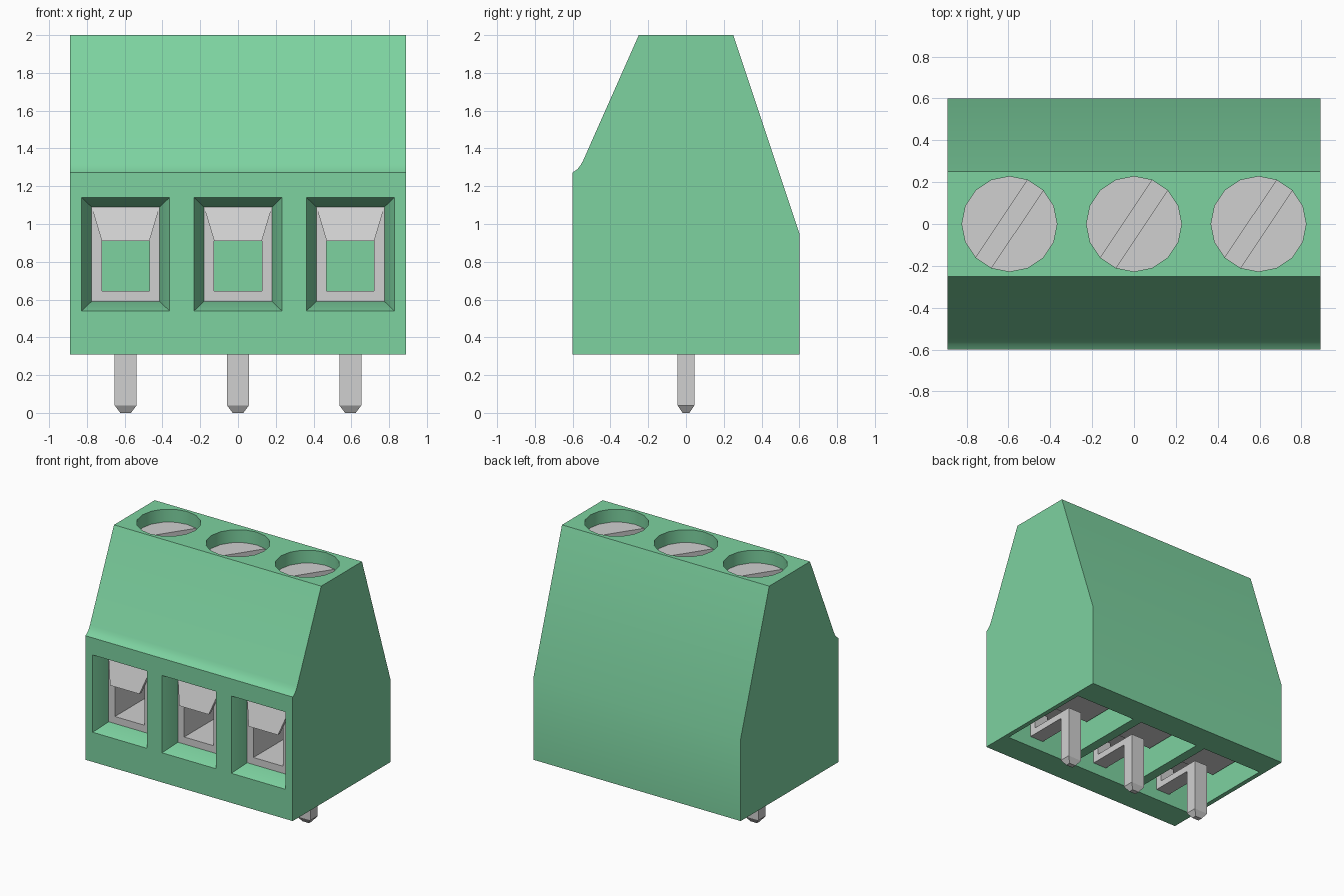
import bpy, bmesh, math

cube = bpy.data.objects.get("Cube")
if cube:
    bpy.data.objects.remove(cube, do_unlink=True)

PITCH = 0.595
CENTRES = (-PITCH, 0.0, PITCH)


def material(name, rgb, metallic=0.0):
    m = bpy.data.materials.new(name)
    m.use_nodes = True
    m.diffuse_color = (*rgb, 1)
    m.node_tree.nodes["Principled BSDF"].inputs["Base Color"].default_value = (*rgb, 1)
    return m


GREEN = material("green_plastic", (0.205, 0.645, 0.352))
GREY = material("grey_metal", (0.63, 0.63, 0.63))


def loft(bm, rings):
    """Join equal-sized rings of points into a closed solid."""
    vs = [[bm.verts.new(p) for p in r] for r in rings]
    n = len(vs[0])
    for a, b in zip(vs, vs[1:]):
        for i in range(n):
            j = (i + 1) % n
            bm.faces.new((a[i], a[j], b[j], b[i]))
    bm.faces.new(vs[0][::-1])
    bm.faces.new(vs[-1])


def rect_xy(cx, hx, y0, y1, z):
    return [(cx - hx, y0, z), (cx + hx, y0, z), (cx + hx, y1, z), (cx - hx, y1, z)]


def rect_xz(cx, hx, y, z0, z1):
    return [(cx - hx, y, z0), (cx + hx, y, z0), (cx + hx, y, z1), (cx - hx, y, z1)]


def box(bm, cx, hx, y0, y1, z0, z1):
    loft(bm, [rect_xy(cx, hx, y0, y1, z0), rect_xy(cx, hx, y0, y1, z1)])


def prism(bm, pts, z0, z1):
    loft(bm, [[(x, y, z) for x, y in pts] for z in (z0, z1)])


def finish(bm, name, mat):
    bmesh.ops.recalc_face_normals(bm, faces=bm.faces[:])
    me = bpy.data.meshes.new(name)
    bm.to_mesh(me)
    bm.free()
    me.materials.append(mat)
    ob = bpy.data.objects.new(name, me)
    bpy.context.scene.collection.objects.link(ob)
    return ob


def circle(cx, r, n=16):
    return [(cx + r * math.cos(math.tau * i / n), r * math.sin(math.tau * i / n))
            for i in range(n)]


# Housing: side profile extruded across the width
profile = [(-0.6, 0.31), (0.6, 0.31), (0.6, 0.95), (0.25, 2.0), (-0.25, 2.0),
           (-0.545, 1.335), (-0.557, 1.313), (-0.575, 1.29), (-0.6, 1.273)]
bm = bmesh.new()
loft(bm, [[(x, y, z) for y, z in profile] for x in (-0.89, 0.89)])
housing = finish(bm, "housing", GREEN)

# Cutters: bottom pockets, tapered wire windows, screw wells
pockets, windows, wells = bmesh.new(), bmesh.new(), bmesh.new()
for cx in CENTRES:
    box(pockets, cx, 0.26, -0.39, 0.39, 0.2, 1.12)
    loft(windows, [rect_xz(cx, 0.238, -0.612, 0.535, 1.145),
                   rect_xz(cx, 0.18, -0.48, 0.59, 1.09),
                   rect_xz(cx, 0.18, -0.35, 0.59, 1.09)])
    prism(wells, circle(cx, 0.227), 1.84, 2.1)
cutters = []
for name, bm in (("pocket_cutter", pockets), ("window_cutter", windows), ("well_cutter", wells)):
    cut = finish(bm, name, GREEN)
    cut.hide_render = True
    mod = housing.modifiers.new(name, 'BOOLEAN')
    mod.operation, mod.solver, mod.object = 'DIFFERENCE', 'EXACT', cut
    cutters.append(cut)
bpy.context.view_layer.update()
deps = bpy.context.evaluated_depsgraph_get()
result = bpy.data.meshes.new_from_object(housing.evaluated_get(deps))
housing.modifiers.clear()
housing.data = result
for cut in cutters:
    bpy.data.objects.remove(cut, do_unlink=True)

for number, cx in enumerate(CENTRES, 1):
    # Wire clamp: open tube with a heavier rear base
    bm = bmesh.new()
    y0, y1 = -0.48, 0.36
    box(bm, cx, 0.2, y0, y1, 0.575, 0.645)
    box(bm, cx, 0.2, y0, y1, 1.04, 1.1)
    for s in (-1, 1):
        box(bm, cx + s * 0.163, 0.037, y0, y1, 0.645, 1.04)
    box(bm, cx, 0.24, -0.11, 0.385, 0.5, 0.59)
    finish(bm, f"wire_clamp_{number}", GREY)

    # Bent flap above the wire opening
    bm = bmesh.new()
    loft(bm, [[(cx - 0.18, -0.48, 1.09), (cx + 0.18, -0.48, 1.09),
               (cx + 0.126, -0.54, 0.91), (cx - 0.126, -0.54, 0.91)],
              [(cx - 0.18, -0.455, 1.09), (cx + 0.18, -0.455, 1.09),
               (cx + 0.126, -0.515, 0.91), (cx - 0.126, -0.515, 0.91)]])
    finish(bm, f"clamp_flap_{number}", GREY)

    # Solder pin with chamfered tip, arm and riser
    bm = bmesh.new()
    loft(bm, [rect_xy(cx, 0.028, -0.018, 0.018, 0.0),
              rect_xy(cx, 0.058, -0.045, 0.045, 0.04),
              rect_xy(cx, 0.058, -0.045, 0.045, 0.44)])
    box(bm, cx, 0.058, -0.385, -0.045, 0.39, 0.44)
    box(bm, cx, 0.058, -0.385, -0.335, 0.44, 0.58)
    finish(bm, f"solder_pin_{number}", GREY)

    # Slotted screw: shank plus two head segments either side of the slot
    bm = bmesh.new()
    ring = circle(cx, 0.227)
    prism(bm, ring, 1.09, 1.85)
    prism(bm, [ring[i % 16] for i in range(3, 11)], 1.85, 1.9)
    prism(bm, [ring[i % 16] for i in range(11, 19)], 1.85, 1.9)
    finish(bm, f"screw_{number}", GREY)

# Smooth the shallow angles of the housing, keeping hard edges crisp
bpy.ops.object.select_all(action='DESELECT')
housing.select_set(True)
bpy.context.view_layer.objects.active = housing
bpy.ops.object.shade_smooth_by_angle(angle=math.radians(30))
